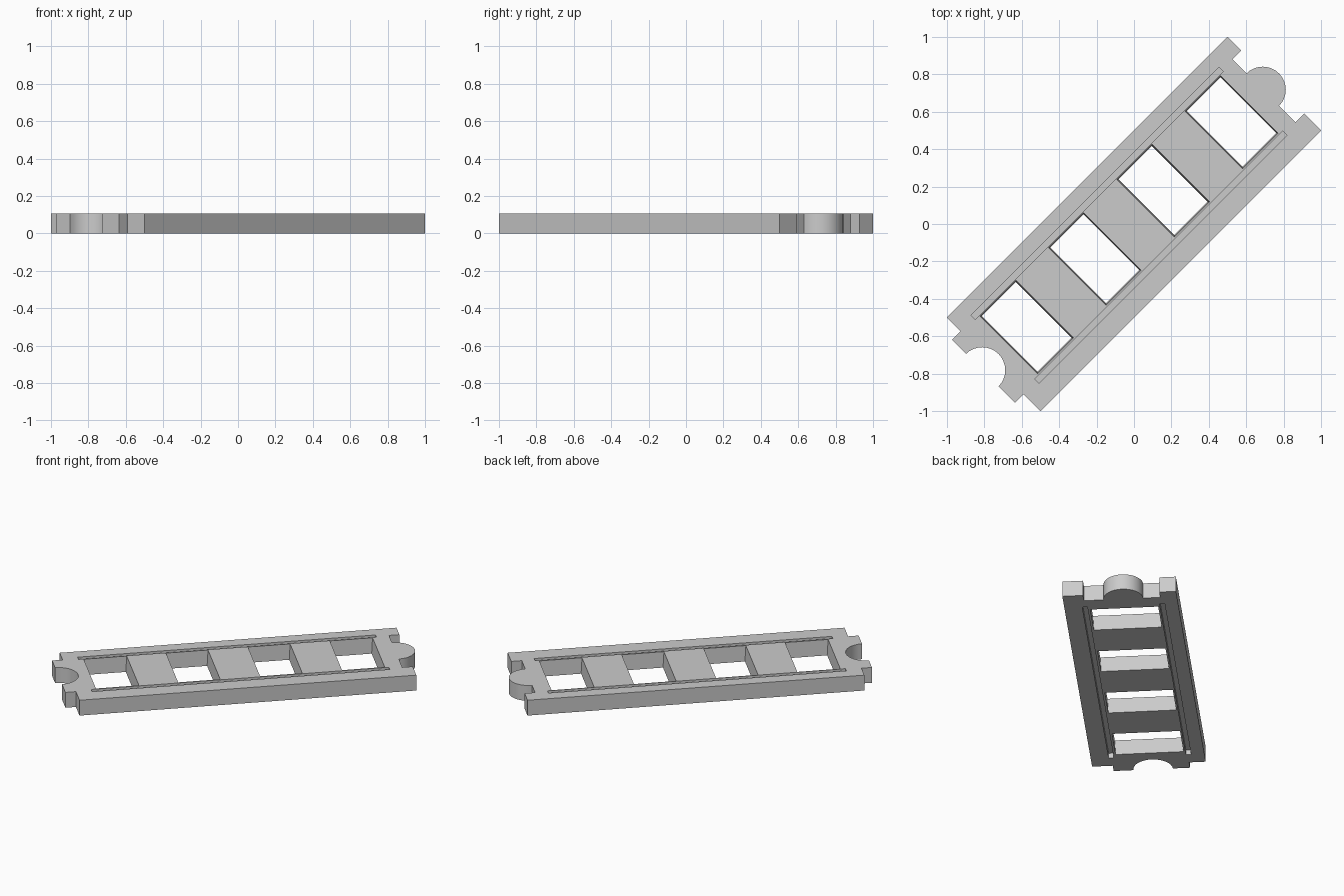
import bpy, bmesh, math

if "Cube" in bpy.data.objects:
    bpy.data.objects.remove(bpy.data.objects["Cube"])

H = 0.105            # thickness
V0 = 0.021           # centre line of the tab and notch
ARC_R = 0.123
SPIN = math.radians(45)


def prism(name, bottom, top, z0, z1):
    """Solid between two matching outlines."""
    bm = bmesh.new()
    lo = [bm.verts.new((x, y, z0)) for x, y in bottom]
    hi = [bm.verts.new((x, y, z1)) for x, y in top]
    bm.faces.new(lo[::-1])
    bm.faces.new(hi)
    n = len(lo)
    for i in range(n):
        j = (i + 1) % n
        bm.faces.new((lo[i], lo[j], hi[j], hi[i]))
    bmesh.ops.recalc_face_normals(bm, faces=bm.faces)
    me = bpy.data.meshes.new(name)
    bm.to_mesh(me)
    bm.free()
    ob = bpy.data.objects.new(name, me)
    bpy.context.collection.objects.link(ob)
    ob.rotation_euler.z = SPIN
    return ob


def rect(u0, u1, v0, v1):
    return [(u0, v0), (u1, v0), (u1, v1), (u0, v1)]


def end_edge(u):
    """Interlocking edge, from low v to high v; u is the outer corner line."""
    inner = u - 0.066
    arc = [(inner + ARC_R * math.cos(a), V0 + ARC_R * math.sin(a))
           for a in (-math.pi / 2 + math.pi * i / 16 for i in range(17))]
    return ([(u, -0.3535), (u, -0.225), (inner, -0.225)] + arc
            + [(inner, 0.25), (u, 0.25), (u, 0.3535)])


# Track plate: the same interlocking edge at both ends
outline = end_edge(1.0605) + end_edge(-1.0605)[::-1]
plate = prism("track_plate", outline, outline, 0, H)

cutters = []
# Openings between the cross ties, slightly tapered
for u0, u1 in ((0.619, 0.889), (0.103, 0.37), (-0.413, -0.147), (-0.931, -0.659)):
    t = 0.008
    cutters.append(prism("opening_cutter",
                         rect(u0 + t, u1 - t, -0.202 + t, 0.235 - t),
                         rect(u0, u1, -0.202, 0.235), -0.01, H + 0.01))

# Rail grooves on the top and underside
for v0, v1 in ((0.239, 0.271), (-0.242, -0.21)):
    r = rect(-0.962, 0.914, v0, v1)
    cutters.append(prism("top_groove_cutter", r, r, H - 0.025, H + 0.02))
    cutters.append(prism("bottom_groove_cutter", r, r, -0.02, 0.033))

for c in cutters:
    c.hide_render = True
    m = plate.modifiers.new("cut", 'BOOLEAN')
    m.operation = 'DIFFERENCE'
    m.solver = 'EXACT'
    m.object = c

# Apply the cuts and remove the cutters
bpy.context.view_layer.objects.active = plate
plate.select_set(True)
for m in list(plate.modifiers):
    bpy.ops.object.modifier_apply(modifier=m.name)
for c in cutters:
    bpy.data.objects.remove(c, do_unlink=True)
bpy.ops.object.shade_smooth_by_angle(angle=math.radians(30))
